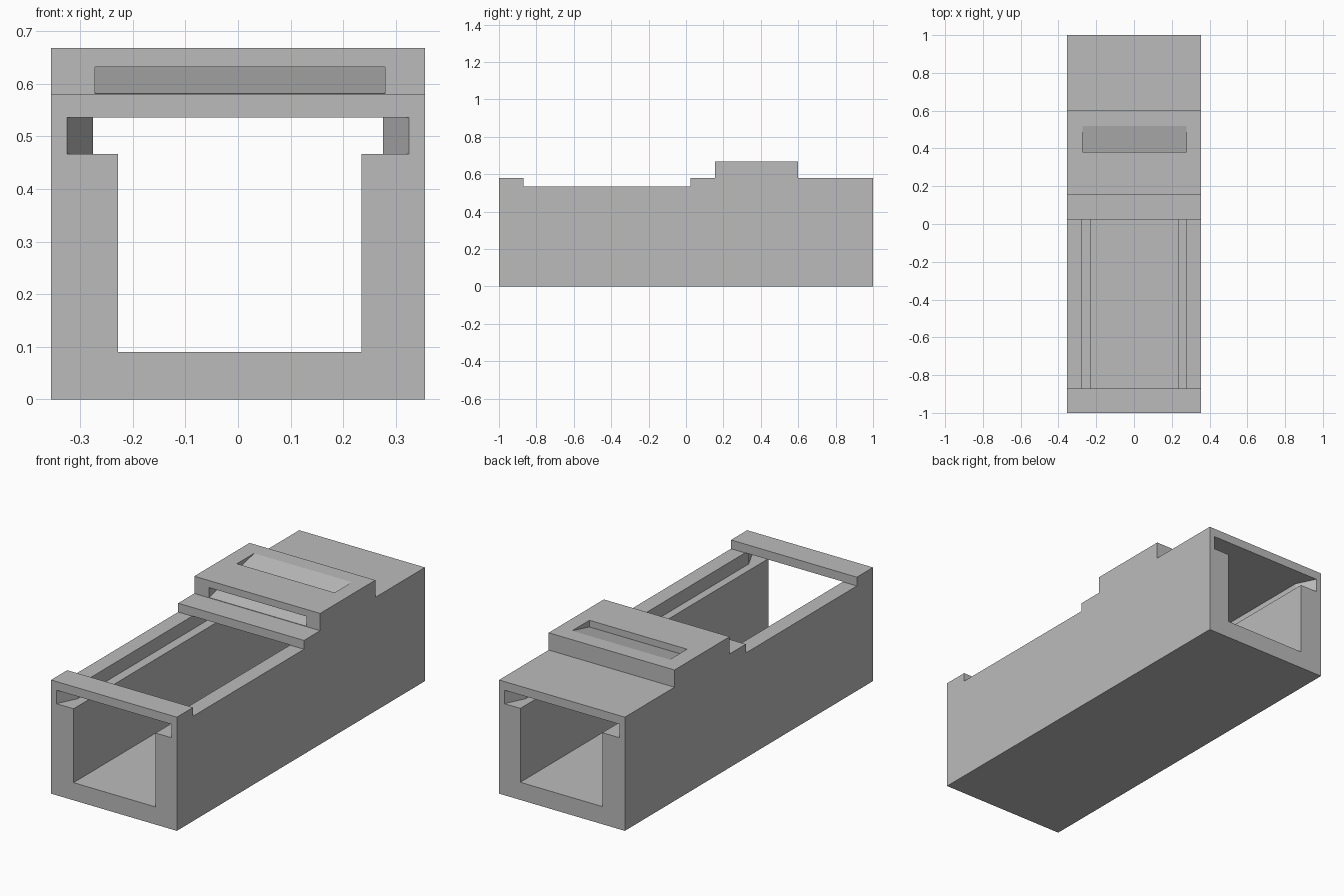
import bpy
import bmesh

cube = bpy.data.objects.get("Cube")
if cube:
    bpy.data.objects.remove(cube, do_unlink=True)

grey = bpy.data.materials.new("plain grey")
grey.use_nodes = True
colour = (0.5, 0.5, 0.5, 1)
grey.diffuse_color = colour
grey.node_tree.nodes["Principled BSDF"].inputs["Base Color"].default_value = colour


def prism(name, points, axis, start, end):
    """Extrude a flat outline along x, y or z from start to end."""
    bm = bmesh.new()
    place = {"x": lambda a, b: (start, a, b),
             "y": lambda a, b: (a, start, b),
             "z": lambda a, b: (a, b, start)}[axis]
    face = bm.faces.new([bm.verts.new(place(a, b)) for a, b in points])
    moved = bmesh.ops.extrude_face_region(bm, geom=[face])["geom"]
    for v in moved:
        if isinstance(v, bmesh.types.BMVert):
            v.co["xyz".index(axis)] = end
    bmesh.ops.recalc_face_normals(bm, faces=bm.faces)
    mesh = bpy.data.meshes.new(name)
    bm.to_mesh(mesh)
    bm.free()
    mesh.materials.append(grey)
    obj = bpy.data.objects.new(name, mesh)
    bpy.context.collection.objects.link(obj)
    return obj


def cut(target, cutter):
    """Subtract the cutter and throw it away."""
    mod = target.modifiers.new("cut", "BOOLEAN")
    mod.operation = "DIFFERENCE"
    mod.solver = "EXACT"
    mod.object = cutter
    bpy.context.view_layer.objects.active = target
    bpy.ops.object.modifier_apply(modifier=mod.name)
    bpy.data.objects.remove(cutter, do_unlink=True)


def rect(a0, a1, b0, b1):
    return [(a0, b0), (a1, b0), (a1, b1), (a0, b1)]


# Long housing with a raised block on its top
top, block_top = 0.58, 0.668
housing = prism("housing", [(-1, 0), (1, 0), (1, top), (0.6, top), (0.6, block_top),
                            (0.155, block_top), (0.155, top), (-1, top)],
                "x", -0.355, 0.355)

# Main channel running end to end
cut(housing, prism("channel", rect(-0.228, 0.235, 0.09, 0.5), "y", -1.1, 1.1))

# Wider slot above it, flared at both ends
half = [(0.335, -1.02), (0.276, -0.9), (0.276, 0.9), (0.335, 1.02)]
slot = half + [(-x, y) for x, y in reversed(half)]
cut(housing, prism("slot", slot, "z", 0.467, 0.536))

# Open top between the front bar and the block
cut(housing, prism("opening", rect(-0.87, 0.025, 0.535, 0.8), "x", -0.5, 0.5))

# Ramped pocket: front window, then top window
cut(housing, prism("front_window", [(0.05, 0.582), (0.158, 0.582), (0.371, 0.632),
                                    (0.05, 0.632)], "x", -0.272, 0.279))
cut(housing, prism("top_window", [(0.38, 0.634), (0.532, 0.671), (0.532, 0.7),
                                  (0.38, 0.7)], "x", -0.272, 0.279))
